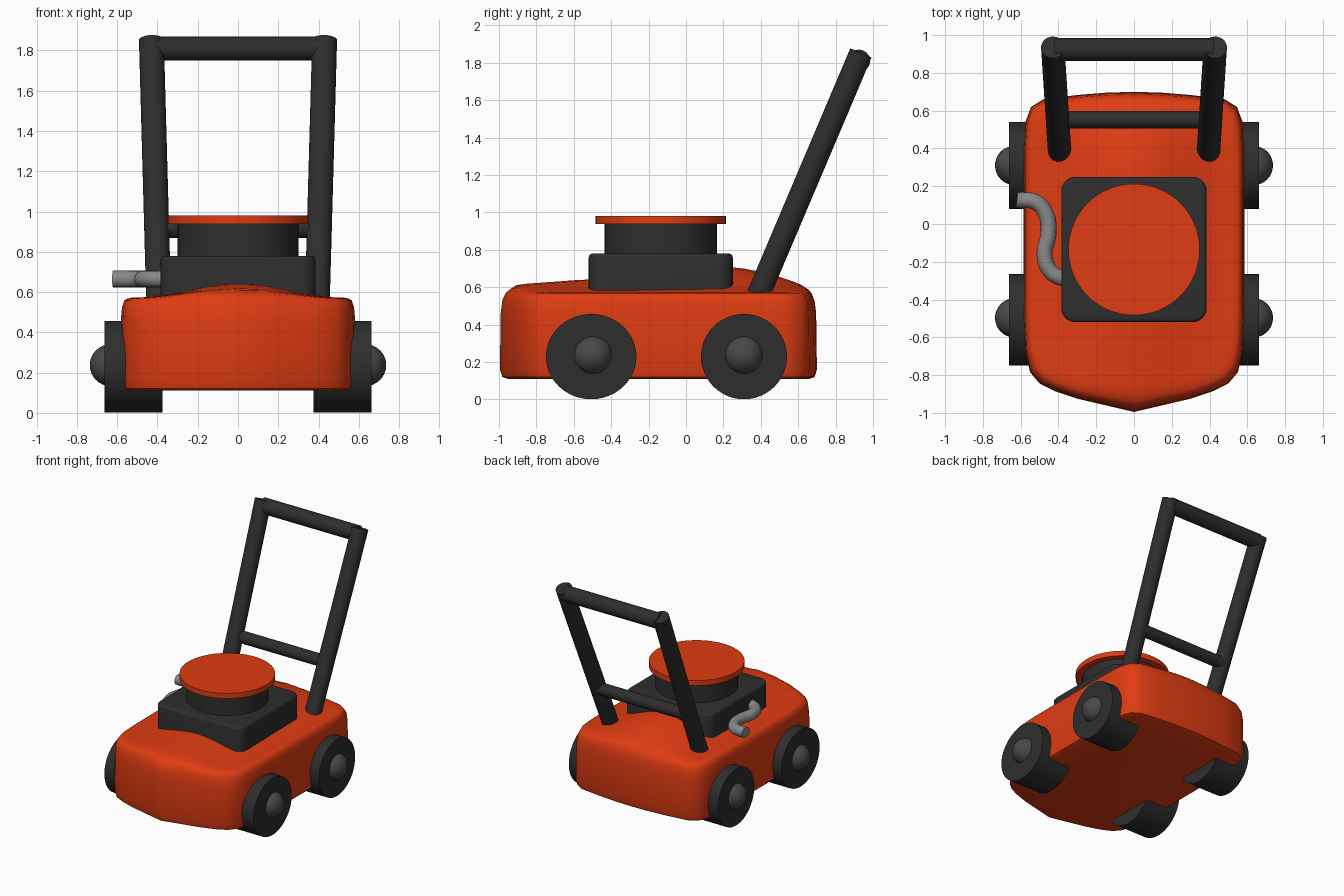
import bpy, bmesh, math
from mathutils import Vector

if "Cube" in bpy.data.objects:
    bpy.data.objects.remove(bpy.data.objects["Cube"])


def material(name, rgb):
    m = bpy.data.materials.new(name)
    m.diffuse_color = (*rgb, 1)
    m.use_nodes = True
    m.node_tree.nodes["Principled BSDF"].inputs["Base Color"].default_value = m.diffuse_color
    return m


ORANGE = material("orange_paint", (0.74, 0.045, 0.006))
DARK = material("dark_plastic", (0.027, 0.027, 0.027))
HUB = material("hub_grey", (0.065, 0.065, 0.065))
STEEL = material("pipe_grey", (0.25, 0.25, 0.25))


def finish(ob, name, mat, angle=35):
    ob.name = name
    ob.data.materials.append(mat)
    bpy.ops.object.select_all(action='DESELECT')
    ob.select_set(True)
    bpy.context.view_layer.objects.active = ob
    bpy.ops.object.shade_smooth_by_angle(angle=math.radians(angle))
    return ob


def from_bmesh(bm, name, mat, angle=35):
    bmesh.ops.recalc_face_normals(bm, faces=bm.faces)
    me = bpy.data.meshes.new(name)
    bm.to_mesh(me)
    bm.free()
    ob = bpy.data.objects.new(name, me)
    bpy.context.collection.objects.link(ob)
    return finish(ob, name, mat, angle)


def rod(name, a, b, r, mat, sides=48, r2=None):
    a, b = Vector(a), Vector(b)
    d = b - a
    bpy.ops.mesh.primitive_cone_add(vertices=sides, radius1=r, radius2=r2 or r,
                                    depth=d.length, location=(a + b) / 2,
                                    rotation=d.to_track_quat('Z', 'Y').to_euler())
    return finish(bpy.context.object, name, mat)


def smooth(t):
    t = min(max(t, 0), 1)
    return t * t * (3 - 2 * t)


# Deck: outline rings stacked up the wall, then shrunk over a ridged top
half = [(0, -.995), (.15, -.96), (.3, -.925), (.42, -.885), (.5, -.845), (.55, -.785),
        (.575, -.68), (.585, -.5), (.585, -.25), (.585, 0), (.585, .2), (.585, .4),
        (.575, .54), (.545, .62), (.48, .66), (.3, .683), (.15, .695), (0, .7)]
outline = half + [(-x, y) for x, y in half[-2:0:-1]]
ridge = [(-1, .57), (-.95, .585), (-.9, .613), (-.6, .635), (-.3, .65), (0, .69),
         (.25, .71), (.45, .67), (.6, .62), (.7, .565)]


def deck_rise(x, y):
    top = .57
    for (y0, z0), (y1, z1) in zip(ridge, ridge[1:]):
        if y0 <= y <= y1:
            top = z0 + (z1 - z0) * (y - y0) / (y1 - y0)
    return (top - .57) * (1 - smooth(abs(x) / .5))


CY = -.13
layers = [(.95, .11), (.985, .12), (1, .16), (.995, .46), (.985, .525), (.965, .558),
          (.94, .568)] + [(s, .572) for s in (.9, .84, .76, .66, .54, .42, .3, .18, .08)]
bm = bmesh.new()
rings = []
for s, z in layers:
    ring = []
    for px, py in outline:
        x, y = px * s, CY + (py - CY) * s
        ring.append(bm.verts.new((x, y, z + (deck_rise(x, y) if z > .5 else 0))))
    rings.append(ring)
n = len(outline)
for lo, hi in zip(rings, rings[1:]):
    for i in range(n):
        bm.faces.new((lo[i], lo[(i + 1) % n], hi[(i + 1) % n], hi[i]))
bm.faces.new(rings[0])
bm.faces.new(rings[-1])
from_bmesh(bm, "deck", ORANGE, 50)

# Engine block with rounded upright corners
bm = bmesh.new()
bmesh.ops.create_cube(bm, size=1)
for v in bm.verts:
    v.co = (v.co.x * .77, v.co.y * .77 - .135, .64 + v.co.z * .28)
upright = [e for e in bm.edges if abs(e.verts[0].co.z - e.verts[1].co.z) > .1]
bmesh.ops.bevel(bm, geom=upright, offset=.075, segments=6, profile=.5, affect='EDGES')
rim = [e for e in bm.edges if all(v.co.z > .77 for v in e.verts)]
bmesh.ops.bevel(bm, geom=rim, offset=.02, segments=3, profile=.5, affect='EDGES')
from_bmesh(bm, "engine_block", DARK)

# Engine housing and cap
rod("engine_housing", (0, -.135, .75), (0, -.135, .945), .3, DARK, 64)
rod("engine_cap", (0, -.135, .938), (0, -.135, .98), .348, ORANGE, 64)

# Wheels with domed hubs
for side, sx in (("right", 1), ("left", -1)):
    for end, y, r in (("front", -.507, .242), ("rear", .31, .23)):
        tyre = rod(f"{end}_{side}_wheel", (sx * .375, y, .229), (sx * .663, y, .229), r, DARK, 48)
        for v in tyre.data.vertices:   # keep all tyres level with the ground
            w = tyre.matrix_basis @ v.co
            w.z = .229 + (w.z - .229) * .228 / r
            v.co = tyre.matrix_basis.inverted() @ w
        bpy.ops.mesh.primitive_uv_sphere_add(segments=32, ring_count=16, radius=.104,
                                             location=(sx * .632, y + (.01 if y < 0 else 0), .237))
        finish(bpy.context.object, f"{end}_{side}_hub", HUB)
    # Handle upright
    rod(f"{side}_handle_tube", (sx * .391, .34, .45), (sx * .43, .935, 1.852), .062, DARK)

# Handle crossbars
rod("handle_grip", (-.42, .924, 1.81), (.42, .924, 1.81), .06, DARK)
rod("handle_crossbar", (-.4, .552, .915), (.4, .552, .915), .047, DARK)

# Exhaust pipe
path = [(-.34, -.29), (-.40, -.28), (-.45, -.24), (-.473, -.16), (-.453, -.05),
        (-.465, .05), (-.52, .115), (-.62, .128)]
cu = bpy.data.curves.new("exhaust_pipe", 'CURVE')
cu.dimensions = '3D'
cu.bevel_depth = .042
cu.bevel_resolution = 6
cu.use_fill_caps = True
sp = cu.splines.new('BEZIER')
sp.bezier_points.add(len(path) - 1)
for p, (x, y) in zip(sp.bezier_points, path):
    p.co = (x, y, .665)
    p.handle_left_type = p.handle_right_type = 'AUTO'
cu.materials.append(STEEL)
pipe = bpy.data.objects.new("exhaust_pipe", cu)
bpy.context.collection.objects.link(pipe)
